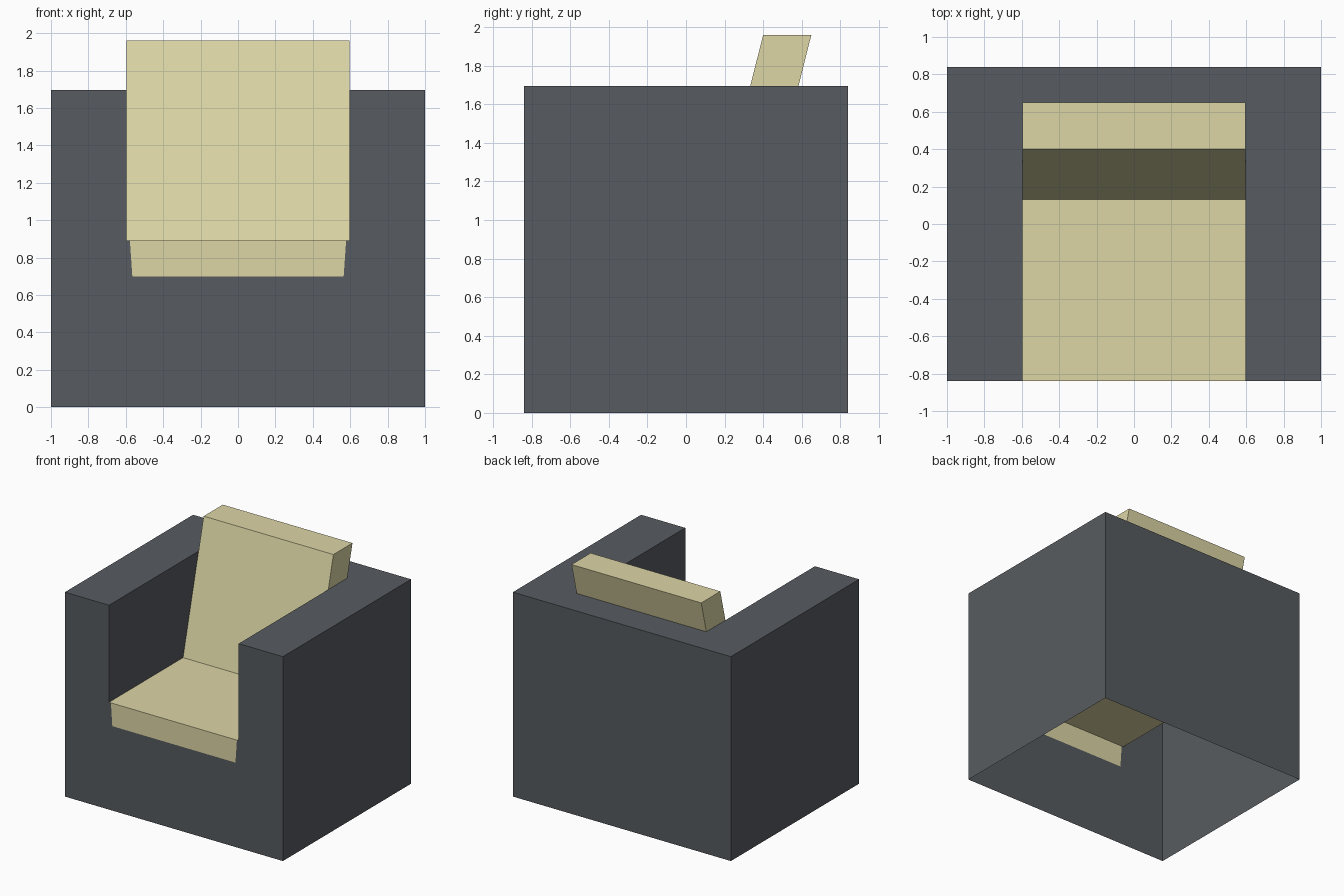
import bpy, bmesh
from mathutils import Vector

if "Cube" in bpy.data.objects:
    bpy.data.objects.remove(bpy.data.objects["Cube"])

# Main dimensions
W, D, H = 1.0, 0.84, 1.695        # body half width, half depth, height
IN, SEAT, LIP, TOP = 0.595, 0.89, 0.70, 1.96
LEAN = 0.27 / (TOP - SEAT)        # backrest slope
THICK = 0.25                      # backrest thickness


def rest_y(z):
    return 0.13 + (z - SEAT) * LEAN


def material(name, rgb):
    m = bpy.data.materials.new(name)
    m.diffuse_color = (*rgb, 1)
    m.use_nodes = True
    m.node_tree.nodes["Principled BSDF"].inputs["Base Color"].default_value = m.diffuse_color
    return m


def half_shell(name, mat, faces):
    """Right-hand faces, each turned to its outward direction, mirrored in x."""
    bm = bmesh.new()
    for out, pts in faces:
        f = bm.faces.new([bm.verts.new(p) for p in pts])
        f.normal_update()
        if f.normal.dot(Vector(out)) < 0:
            f.normal_flip()
    bmesh.ops.remove_doubles(bm, verts=bm.verts, dist=1e-4)
    me = bpy.data.meshes.new(name)
    bm.to_mesh(me)
    bm.free()
    me.materials.append(mat)
    ob = bpy.data.objects.new(name, me)
    bpy.context.collection.objects.link(ob)
    mir = ob.modifiers.new("mirror", 'MIRROR')
    mir.use_clip = True
    return ob


grey = material("charcoal grey", (0.095, 0.105, 0.117))
cream = material("cream fabric", (0.723, 0.672, 0.381))
FRONT, BACK, RIGHT, LEFT, UP = (0, -1, 0), (0, 1, 0), (1, 0, 0), (-1, 0, 0), (0, 0, 1)
yf, yb = rest_y(H), rest_y(H) + THICK

# Hollow armchair body, open underneath
half_shell("armchair_body", grey, [
    (RIGHT, [(W, -D, 0), (W, D, 0), (W, D, H), (W, -D, H)]),
    (BACK, [(0, D, 0), (W, D, 0), (W, D, H), (0, D, H)]),
    (FRONT, [(x, -D, z) for x, z in
             [(0, 0), (W, 0), (W, H), (IN, H), (IN, SEAT), (0.578, SEAT), (0.565, LIP), (0, LIP)]]),
    (UP, [(x, y, H) for x, y in
          [(IN, -D), (W, -D), (W, D), (0, D), (0, yb), (IN, yb), (IN, yf)]]),
    (LEFT, [(IN, -D, SEAT), (IN, rest_y(SEAT), SEAT), (IN, yf, H), (IN, -D, H)]),
])

# Seat with its front lip
ys = rest_y(SEAT)
half_shell("seat", cream, [
    (UP, [(0, -D, SEAT), (0.578, -D, SEAT), (IN, -D, SEAT), (IN, ys, SEAT), (0, ys, SEAT)]),
    (FRONT, [(0, -D, LIP), (0.565, -D, LIP), (0.578, -D, SEAT), (0, -D, SEAT)]),
])

# Leaning backrest rising above the body
yt = rest_y(TOP)
half_shell("backrest", cream, [
    (FRONT, [(0, ys, SEAT), (IN, ys, SEAT), (IN, yf, H), (IN, yt, TOP), (0, yt, TOP)]),
    (UP, [(0, yt, TOP), (IN, yt, TOP), (IN, yt + THICK, TOP), (0, yt + THICK, TOP)]),
    (BACK, [(0, yb, H), (IN, yb, H), (IN, yt + THICK, TOP), (0, yt + THICK, TOP)]),
    (RIGHT, [(IN, yf, H), (IN, yb, H), (IN, yt + THICK, TOP), (IN, yt, TOP)]),
])
